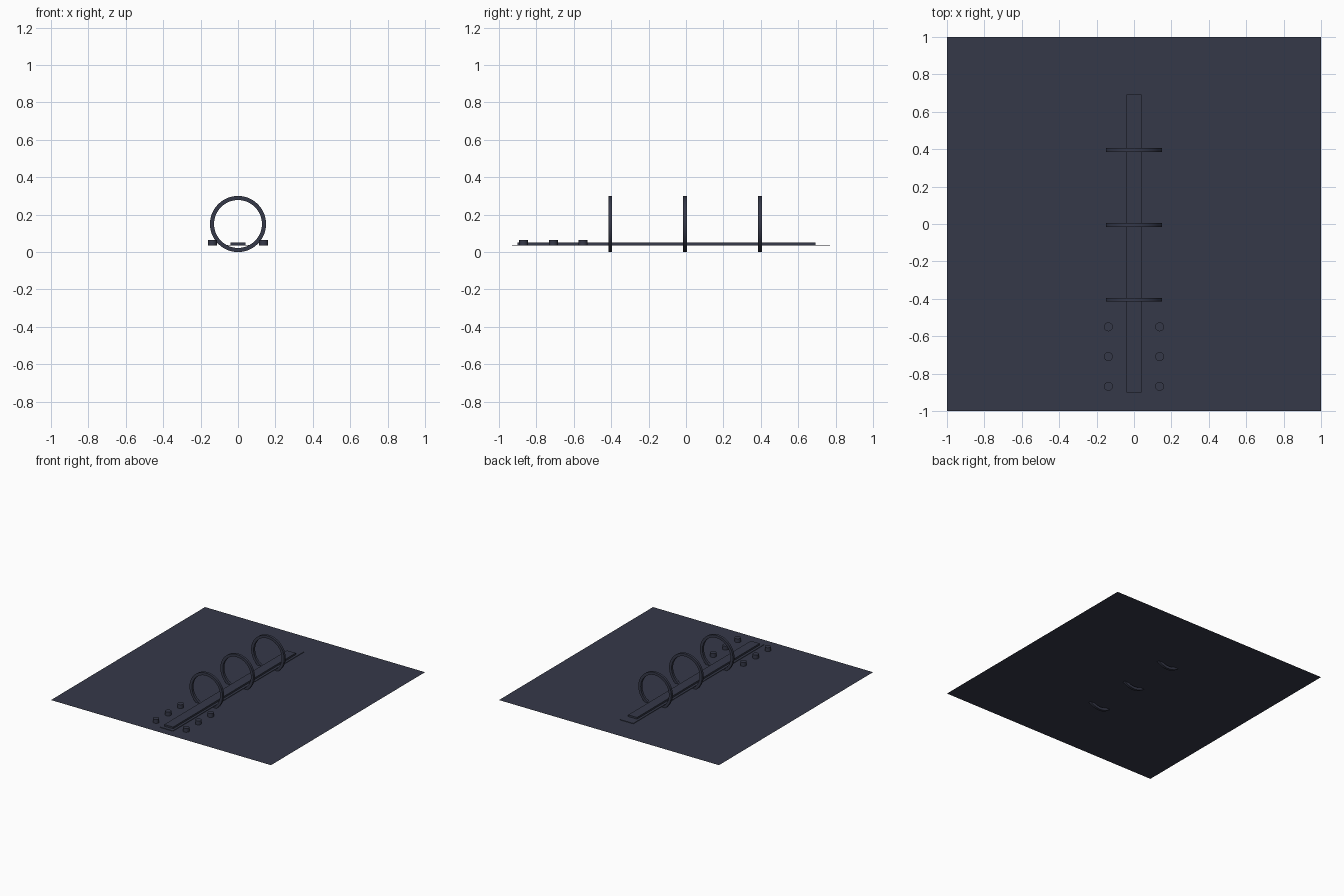
import bpy, bmesh, math

if "Cube" in bpy.data.objects:
    bpy.data.objects.remove(bpy.data.objects["Cube"])

BASE_Z = 0.034

mat = bpy.data.materials.new("dark_slate")
mat.diffuse_color = (0.036, 0.040, 0.066, 1)
mat.use_nodes = True
mat.node_tree.nodes["Principled BSDF"].inputs["Base Color"].default_value = mat.diffuse_color


def finish(bm, name, smooth=False):
    bmesh.ops.recalc_face_normals(bm, faces=bm.faces)
    me = bpy.data.meshes.new(name)
    bm.to_mesh(me)
    bm.free()
    ob = bpy.data.objects.new(name, me)
    bpy.context.collection.objects.link(ob)
    me.materials.append(mat)
    if smooth:
        bpy.ops.object.select_all(action='DESELECT')
        ob.select_set(True)
        bpy.context.view_layer.objects.active = ob
        bpy.ops.object.shade_smooth_by_angle(angle=math.radians(35))
    return ob


def box(name, x0, x1, y0, y1, z0, z1):
    bm = bmesh.new()
    bmesh.ops.create_cube(bm, size=1)
    for v in bm.verts:
        v.co.x = x1 if v.co.x > 0 else x0
        v.co.y = y1 if v.co.y > 0 else y0
        v.co.z = z1 if v.co.z > 0 else z0
    return finish(bm, name)


def hoop(name, y, r_out=0.15, r_in=0.128, depth=0.02, n=48):
    # square-section band spun around the y axis
    bm = bmesh.new()
    h = depth / 2
    profile = [(r_in, -h), (r_out, -h), (r_out, h), (r_in, h)]
    rows = []
    for i in range(n):
        a = math.tau * i / n
        rows.append([bm.verts.new((r * math.cos(a), y + d, 0.15 + r * math.sin(a)))
                     for r, d in profile])
    for i in range(n):
        a, b = rows[i], rows[(i + 1) % n]
        for j in range(4):
            k = (j + 1) % 4
            bm.faces.new((a[j], a[k], b[k], b[j]))
    return finish(bm, name, True)


def stud(name, x, y, r=0.024, height=0.031):
    bm = bmesh.new()
    bmesh.ops.create_cone(bm, cap_ends=True, segments=16, radius1=r,
                          radius2=r, depth=height)
    bmesh.ops.translate(bm, verts=bm.verts, vec=(x, y, BASE_Z + height / 2))
    return finish(bm, name, True)


# ground sheet, a single flat face
bm = bmesh.new()
bmesh.ops.create_grid(bm, x_segments=1, y_segments=1, size=1)
bmesh.ops.translate(bm, verts=bm.verts, vec=(0, 0, BASE_Z))
finish(bm, "ground_sheet")

# thin track bed and the raised strip on it
box("track_bed", -0.06, 0.06, -0.93, 0.77, BASE_Z, BASE_Z + 0.004)
box("track_strip", -0.04, 0.04, -0.9, 0.693, BASE_Z, 0.052)

# hoops spanning the track
for i, y in enumerate((-0.405, -0.005, 0.395)):
    hoop(f"hoop_{i + 1}", y)

# paired studs at the front end
for i, y in enumerate((-0.868, -0.709, -0.55)):
    for side, sx in (("left", -1), ("right", 1)):
        stud(f"stud_{side}_{i + 1}", sx * 0.137, y)
